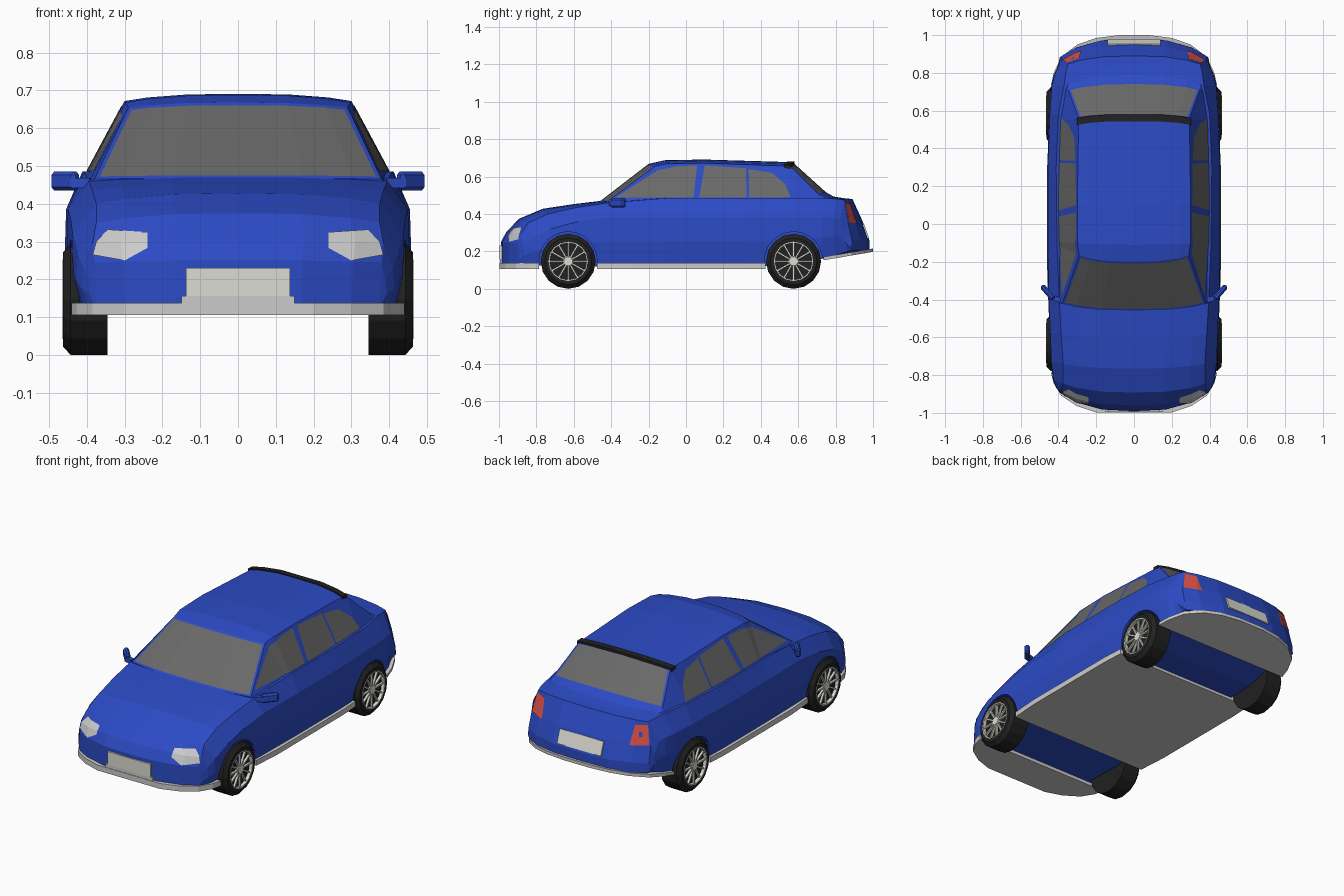
import bpy, bmesh
from math import pi, sin, cos
from mathutils import Matrix

if "Cube" in bpy.data.objects:
    bpy.data.objects.remove(bpy.data.objects["Cube"])


def material(name, rgb):
    m = bpy.data.materials.new(name)
    m.diffuse_color = (*rgb, 1)
    m.use_nodes = True
    m.node_tree.nodes["Principled BSDF"].inputs["Base Color"].default_value = m.diffuse_color
    return m


BLUE = material("blue_paint", (0.025, 0.07, 0.56))
GLASS = material("dark_glass", (0.14, 0.14, 0.14))
BLACK = material("rubber", (0.015, 0.015, 0.015))
RED = material("red_lens", (0.7, 0.08, 0.06))
PLATE = material("plate_white", (0.72, 0.72, 0.66))


def finish(name, bm, *mats):
    bmesh.ops.recalc_face_normals(bm, faces=bm.faces[:])
    me = bpy.data.meshes.new(name)
    bm.to_mesh(me)
    bm.free()
    for m in mats:
        me.materials.append(m)
    ob = bpy.data.objects.new(name, me)
    bpy.context.collection.objects.link(ob)
    return ob


def add_box(bm, centre, size, rot=Matrix.Identity(4)):
    bmesh.ops.create_cube(bm, size=1, matrix=Matrix.Translation(centre) @ rot @ Matrix.Diagonal((*size, 1)))


def box(name, centre, size, mat=None, rot=Matrix.Identity(4), bevel=0):
    bm = bmesh.new()
    add_box(bm, centre, size, rot)
    if bevel:
        bmesh.ops.bevel(bm, geom=bm.edges[:], offset=bevel, segments=1, affect='EDGES')
    return finish(name, bm, *([mat] if mat else []))


def loft(name, stations, mats, glass_spans=()):
    """Skin cross-sections: y, top z, top width, edge z, side width, side z, bottom z, setback."""
    bm, rings = bmesh.new(), []
    for y, zt, wt, ze, wm, zm, zb, setback in stations:
        fr = (0, 0.45, 0.8, 1)
        half = [(wt * f, zt + (ze - zt) * f ** 3) for f in fr]
        half += [(wm, zm), (wm + 0.004, (zm + zb) / 2)]
        half += [((wm - 0.015) * f, zb) for f in reversed(fr)]
        ring = half + [(-x, z) for x, z in half[-2:0:-1]]
        rings.append([bm.verts.new((x, y + setback * (abs(x) / 0.42) ** 3, z)) for x, z in ring])
    n, spans = 18, []
    for a, b in zip(rings, rings[1:]):
        spans.append([bm.faces.new((a[j], a[(j + 1) % n], b[(j + 1) % n], b[j])) for j in range(n)])
    for r in (rings[0], rings[-1]):
        for q in ((0, 1, 8, 9), (1, 2, 7, 8), (2, 3, 6, 7), (3, 4, 5, 6)):
            bm.faces.new([r[i] for i in q])
            bm.faces.new([r[(n - i) % n] for i in q])
    bmesh.ops.recalc_face_normals(bm, faces=bm.faces[:])
    for k in glass_spans:
        faces = [spans[k][j] for j in (0, 1, 2, 15, 16, 17)]
        bmesh.ops.inset_region(bm, faces=faces, thickness=0.012, use_even_offset=True)
        for f in faces:
            f.material_index = 1
    return finish(name, bm, *mats)


def boolean(ob, other, op, mat=None):
    mod = ob.modifiers.new("cut", 'BOOLEAN')
    mod.operation, mod.object, mod.solver = op, other, 'EXACT'
    bpy.context.view_layer.update()
    me = bpy.data.meshes.new_from_object(ob.evaluated_get(bpy.context.evaluated_depsgraph_get()))
    ob.modifiers.clear()
    me.materials.clear()
    if mat:
        me.materials.append(mat)
    for p in me.polygons:
        p.material_index = 0
    ob.data = me


def panel(name, pts, axis, lo, hi, src, scale, mat=None):
    """Panels on both sides, cut from a slightly enlarged copy of the source skin."""
    skin = bpy.data.objects.new("skin", src.data)
    skin.scale = scale
    bpy.context.collection.objects.link(skin)
    for side, s in (("left", 1), ("right", -1)):
        bm = bmesh.new()
        rows = [[bm.verts.new((d * s, u, v) if axis == 'x' else (u * s, d, v)) for u, v in pts]
                for d in (lo, hi)]
        n = len(pts)
        for r in rows:
            bm.faces.new(r)
        for i in range(n):
            j = (i + 1) % n
            bm.faces.new((rows[0][i], rows[0][j], rows[1][j], rows[1][i]))
        ob = finish(f"{name}_{side}", bm)
        boolean(ob, skin, 'INTERSECT', mat)
        # keep only the outer skin of the panel
        k, sign = (0, s) if axis == 'x' else (1, 1 if hi > lo else -1)
        bm = bmesh.new()
        bm.from_mesh(ob.data)
        bmesh.ops.delete(bm, geom=[f for f in bm.faces if f.normal[k] * sign < 0.1], context='FACES')
        bm.to_mesh(ob.data)
        bm.free()
    bpy.data.objects.remove(skin)


def slab(name, half, zfun, thick):
    bm = bmesh.new()
    outline = half + [(-x, y) for x, y in reversed(half)]
    f = bm.faces.new([bm.verts.new((x, y, zfun(y))) for x, y in outline])
    ext = bmesh.ops.extrude_face_region(bm, geom=[f], use_keep_orig=True)
    bmesh.ops.translate(bm, vec=(0, 0, thick), verts=[v for v in ext["geom"] if isinstance(v, bmesh.types.BMVert)])
    return finish(name, bm)


def lathe(bm, profile, n=16, closed=False):
    rings = [[bm.verts.new((x, r * cos(2 * pi * i / n), r * sin(2 * pi * i / n))) for i in range(n)]
             for x, r in profile]
    for a, b in zip(rings, rings[1:] + (rings[:1] if closed else [])):
        for i in range(n):
            bm.faces.new((a[i], a[(i + 1) % n], b[(i + 1) % n], b[i]))
    if not closed:
        bm.faces.new(rings[0])
        bm.faces.new(rings[-1])


# Lower body, nose to tail
body = loft("body", [
    (-0.99, 0.25, 0.38, 0.245, 0.39, 0.20, 0.125, 0.12),
    (-0.96, 0.305, 0.385, 0.295, 0.41, 0.23, 0.125, 0.10),
    (-0.892, 0.375, 0.375, 0.35, 0.425, 0.27, 0.125, 0.065),
    (-0.765, 0.428, 0.375, 0.40, 0.438, 0.32, 0.125, 0.035),
    (-0.60, 0.453, 0.385, 0.435, 0.443, 0.36, 0.12, 0.02),
    (-0.44, 0.472, 0.395, 0.46, 0.45, 0.385, 0.12, 0.03),
    (-0.10, 0.485, 0.408, 0.485, 0.455, 0.385, 0.12, 0),
    (0.30, 0.485, 0.412, 0.485, 0.455, 0.385, 0.12, 0),
    (0.58, 0.488, 0.40, 0.485, 0.446, 0.385, 0.125, 0),
    (0.75, 0.50, 0.37, 0.485, 0.435, 0.385, 0.167, -0.02),
    (0.84, 0.485, 0.36, 0.48, 0.42, 0.38, 0.18, -0.05),
    (0.89, 0.48, 0.35, 0.475, 0.405, 0.37, 0.19, -0.075),
    (0.945, 0.36, 0.38, 0.36, 0.395, 0.30, 0.20, -0.11),
    (0.98, 0.26, 0.385, 0.26, 0.39, 0.23, 0.205, -0.12)], [BLUE])

# Cabin with windscreen and rear glass inset
cabin = loft("cabin", [
    (-0.46, 0.468, 0.38, 0.465, 0.397, 0.455, 0.43, 0.05),
    (-0.20, 0.668, 0.29, 0.655, 0.398, 0.475, 0.44, 0.10),
    (-0.11, 0.688, 0.298, 0.668, 0.40, 0.475, 0.44, 0.02),
    (0.10, 0.691, 0.30, 0.672, 0.405, 0.475, 0.44, 0),
    (0.57, 0.677, 0.293, 0.655, 0.395, 0.475, 0.44, -0.03),
    (0.75, 0.515, 0.35, 0.50, 0.37, 0.475, 0.44, -0.06),
    (0.81, 0.482, 0.345, 0.47, 0.365, 0.46, 0.43, -0.06)], [BLUE, GLASS], (0, 4))

# Side windows
for nm, pts in (("front_window", [(-0.38, 0.487), (-0.15, 0.635), (-0.05, 0.655), (0.06, 0.66), (0.04, 0.487)]),
                ("rear_window", [(0.07, 0.487), (0.10, 0.66), (0.32, 0.645), (0.325, 0.487)]),
                ("quarter_window", [(0.338, 0.487), (0.335, 0.64), (0.46, 0.62), (0.53, 0.56), (0.56, 0.49)])):
    panel(nm, pts, 'x', 0.27, 0.6, cabin, (1.006, 1, 1), GLASS)

# Lamps
panel("headlight", [(0.24, 0.325), (0.24, 0.283), (0.30, 0.25), (0.385, 0.265), (0.375, 0.30), (0.345, 0.332)],
      'y', -0.80, -1.1, body, (1.005, 1.004, 1.0))
panel("taillight", [(0.28, 0.35), (0.375, 0.355), (0.355, 0.46), (0.29, 0.455)],
      'y', 0.79, 1.1, body, (1.006, 1.004, 1.0), RED)

# Wheel bays, one for each wheel
AXLES = {"front": -0.63, "rear": 0.575}
for y in AXLES.values():
    for s in (1, -1):
        bm = bmesh.new()
        lathe(bm, [(0.335 * s, 0.155), (0.6 * s, 0.155)], 24)
        cutter = finish("bay_cutter", bm)
        cutter.location = (0, y, 0.15)
        cutter.hide_render = True
        boolean(body, cutter, 'DIFFERENCE', BLUE)
        bpy.data.objects.remove(cutter)

# Grey lower trim and floor
slab("front_skirt", [(0.2, -0.998), (0.3, -0.965), (0.385, -0.91), (0.427, -0.84), (0.44, -0.785)],
     lambda y: 0.106, 0.031)
slab("floor_and_sills", [(0.448, -0.475), (0.46, -0.3), (0.46, 0.3), (0.453, 0.425)], lambda y: 0.106, 0.031)
slab("rear_skirt", [(0.44, 0.735), (0.425, 0.80), (0.385, 0.885), (0.3, 0.95), (0.2, 0.985), (0.08, 1.0)],
     lambda y: 0.15 + (y - 0.72) * 0.17, 0.018)

# Plates
box("front_plate", (0, -0.981, 0.193), (0.274, 0.03, 0.075), PLATE)
box("plate_ledge", (0, -0.978, 0.145), (0.30, 0.035, 0.022))
box("rear_plate", (0, 0.958, 0.306), (0.28, 0.016, 0.08), PLATE, Matrix.Rotation(0.335, 4, 'X'))

# Roof spoiler following the roof crown
bm = bmesh.new()
rows = []
for x, z in ((-0.302, 0.657), (-0.235, 0.667), (-0.13, 0.676), (0.13, 0.676), (0.235, 0.667), (0.302, 0.657)):
    dy = -0.02 * (abs(x) / 0.3) ** 3
    rows.append([bm.verts.new((x, y + dy, z + h)) for y, h in
                 ((0.545, -0.01), (0.545, 0.006), (0.582, 0.004), (0.582, -0.018))])
for a, b in zip(rows, rows[1:]):
    for i in range(4):
        bm.faces.new((a[i], a[(i + 1) % 4], b[(i + 1) % 4], b[i]))
bm.faces.new(rows[0])
bm.faces.new(rows[-1])
finish("roof_spoiler", bm, BLACK)

# Door mirrors
for side, s in (("left", 1), ("right", -1)):
    box(f"mirror_{side}", (0.457 * s, -0.362, 0.46), (0.095, 0.03, 0.05), BLUE,
        Matrix.Rotation(0.85 * s, 4, 'Z'), 0.009)
    box(f"mirror_stalk_{side}", (0.415 * s, -0.395, 0.455), (0.055, 0.026, 0.026), BLUE,
        Matrix.Rotation(0.3 * s, 4, 'Z'))

# Wheels: tyre plus spoked rim
bm = bmesh.new()
lathe(bm, [(0.345, 0.147), (0.443, 0.147), (0.463, 0.125), (0.463, 0.105), (0.446, 0.1)])
tyre = finish("tyre", bm, BLACK)
bm = bmesh.new()
lathe(bm, [(0.445, 0.105), (0.465, 0.105), (0.465, 0.099), (0.445, 0.099)], closed=True)
lathe(bm, [(0.445, 0.03), (0.461, 0.024)])
for i in range(12):
    turn = Matrix.Rotation(i * pi / 6, 4, 'X')
    add_box(bm, turn @ Matrix.Translation((0.452, 0, 0.062)).to_translation(), (0.012, 0.009, 0.078), turn)
rim = finish("rim", bm, PLATE)
for end, y in AXLES.items():
    for side, rot in (("left", 0), ("right", pi)):
        for src in (tyre, rim):
            ob = bpy.data.objects.new(f"{end}_{side}_{src.name}", src.data)
            ob.location, ob.rotation_euler = (0, y, 0.147), (0, 0, rot)
            bpy.context.collection.objects.link(ob)
bpy.data.objects.remove(tyre)
bpy.data.objects.remove(rim)
